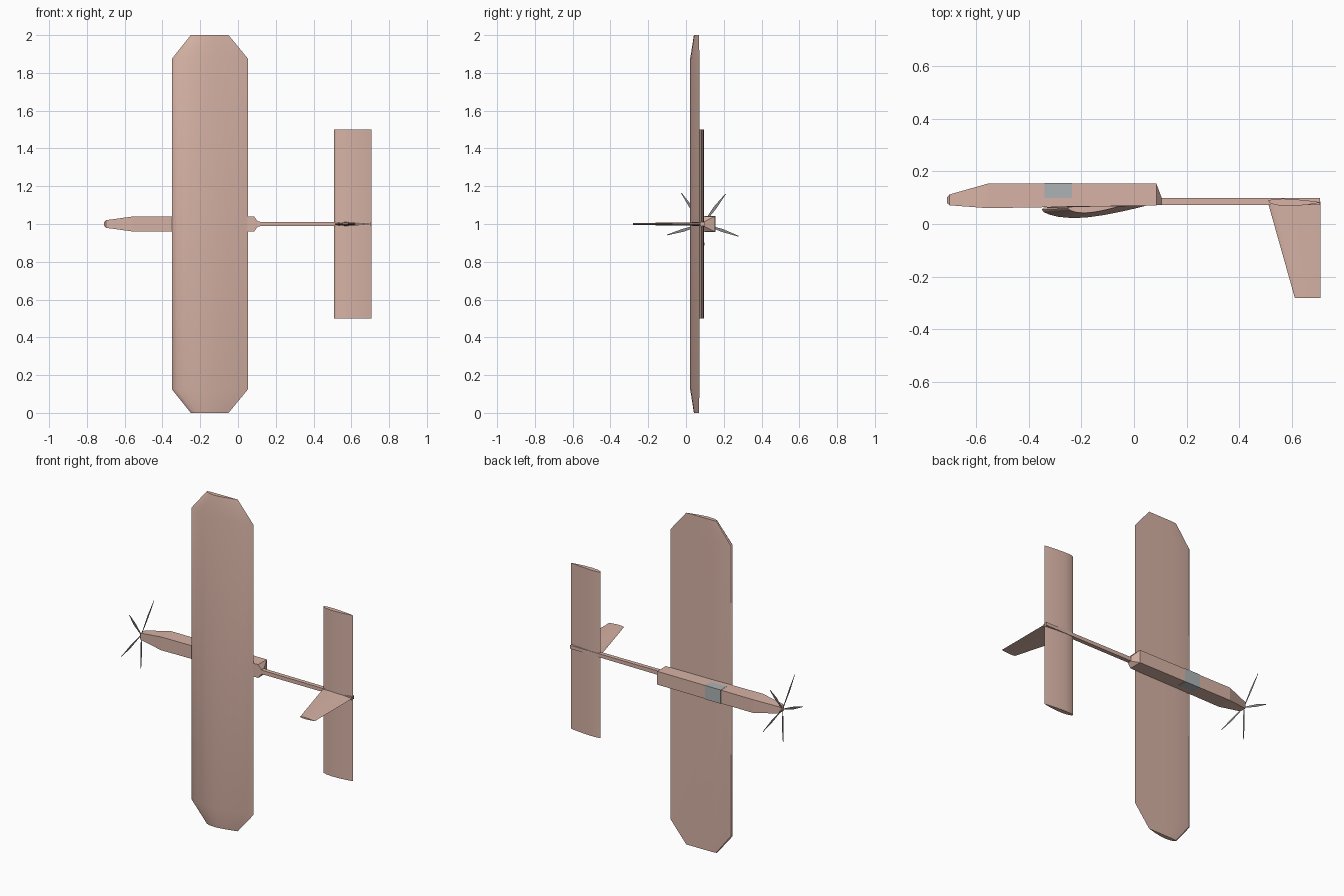
import bpy, bmesh, math
from mathutils import Vector

if "Cube" in bpy.data.objects:
    bpy.data.objects.remove(bpy.data.objects["Cube"])


def material(name, rgb):
    m = bpy.data.materials.new(name)
    m.diffuse_color = (*rgb, 1)
    m.use_nodes = True
    m.node_tree.nodes["Principled BSDF"].inputs["Base Color"].default_value = m.diffuse_color
    return m


PAINT = material("warm_paint", (0.68, 0.45, 0.38))
GLASS = material("glass_grey", (0.42, 0.45, 0.46))
BLADE = material("blade_grey", (0.25, 0.25, 0.25))


def loft(name, rings, mat, smooth=False):
    """Skin a list of equal-length rings and cap both ends."""
    bm = bmesh.new()
    loops = [[bm.verts.new(p) for p in ring] for ring in rings]
    n = len(loops[0])
    for a, b in zip(loops, loops[1:]):
        for i in range(n):
            j = (i + 1) % n
            bm.faces.new((a[i], a[j], b[j], b[i]))
    bm.faces.new(loops[0])
    bm.faces.new(loops[-1])
    bmesh.ops.recalc_face_normals(bm, faces=bm.faces[:])
    return finish(name, bm, mat, smooth)


def finish(name, bm, mat, smooth=False):
    me = bpy.data.meshes.new(name)
    bm.to_mesh(me)
    bm.free()
    ob = bpy.data.objects.new(name, me)
    me.materials.append(mat)
    bpy.context.collection.objects.link(ob)
    if smooth:
        bpy.ops.object.select_all(action='DESELECT')
        ob.select_set(True)
        bpy.context.view_layer.objects.active = ob
        bpy.ops.object.shade_smooth_by_angle(angle=math.radians(30))
    return ob


def box_ring(x, y0, y1, w):
    return [(x, y0, 1 - w), (x, y1, 1 - w), (x, y1, 1 + w), (x, y0, 1 + w)]


# fuselage and tail boom
loft("fuselage", [box_ring(*s) for s in (
    (-0.71, 0.08, 0.10, 0.010), (-0.70, 0.071, 0.112, 0.020),
    (-0.555, 0.060, 0.153, 0.040), (0.085, 0.071, 0.153, 0.040),
    (0.105, 0.073, 0.099, 0.014))], PAINT)
loft("tail_boom", [box_ring(0.09, 0.073, 0.098, 0.012),
                   box_ring(0.705, 0.073, 0.098, 0.010)], PAINT)

# canopy wrapped around the fuselage
loft("canopy", [box_ring(-0.34, 0.099, 0.155, 0.0415),
                box_ring(-0.235, 0.099, 0.155, 0.0415)], GLASS)

# main wing: cambered profile as (chord fraction, y), flattened towards the tips
WING = [(0, 0.055), (0.02, 0.045), (0.07, 0.036), (0.16, 0.027), (0.3, 0.022),
        (0.45, 0.026), (0.6, 0.035), (0.75, 0.047), (0.88, 0.059), (1, 0.071),
        (0.6, 0.069), (0.3, 0.068), (0.1, 0.066), (0.02, 0.062)]


def wing_ring(z, x0, x1, k):
    return [(x0 + c * (x1 - x0), 0.066 + (y - 0.066) * k, z) for c, y in WING]


loft("main_wing", [wing_ring(0, -0.25, -0.05, 0.55), wing_ring(0.125, -0.35, 0.053, 1),
                   wing_ring(1.875, -0.35, 0.053, 1), wing_ring(2, -0.25, -0.05, 0.55)],
     PAINT, True)

# tailplane
TAIL = [(0, 0.088), (0.04, 0.079), (0.15, 0.072), (0.35, 0.068), (0.6, 0.070),
        (0.85, 0.076), (1, 0.082), (0.85, 0.087), (0.6, 0.092), (0.3, 0.096), (0.1, 0.095)]
loft("tailplane", [[(0.508 + c * 0.2, y, z) for c, y in TAIL] for z in (0.5, 1.5)],
     PAINT, True)

# vertical fin with a thin symmetric section
HALF = [(0.04, 0.5), (0.15, 0.85), (0.32, 1), (0.6, 0.75), (0.85, 0.3)]
FIN = [(0, 0)] + HALF + [(1, 0)] + [(c, -t) for c, t in reversed(HALF)]
loft("fin", [[(x0 + c * (0.708 - x0), y, 1 + t * h) for c, t in FIN]
             for y, x0, h in ((0.085, 0.507, 0.010), (-0.28, 0.61, 0.005))], PAINT, True)

# five-bladed propeller of flat tapered blades
bm = bmesh.new()
for i in range(5):
    a = math.radians(-19 + 72 * i)
    out = Vector((0, math.cos(a), math.sin(a)))
    side = Vector((0, -math.sin(a), math.cos(a)))
    hub = Vector((-0.708, 0.09, 1))
    outline = [(0.005, 0.003), (0.11, 0.009), (0.2, 0.002),
               (0.2, -0.002), (0.11, -0.007), (0.005, -0.003)]
    bm.faces.new([bm.verts.new(hub + out * r + side * w) for r, w in outline])
finish("propeller", bm, BLADE)
